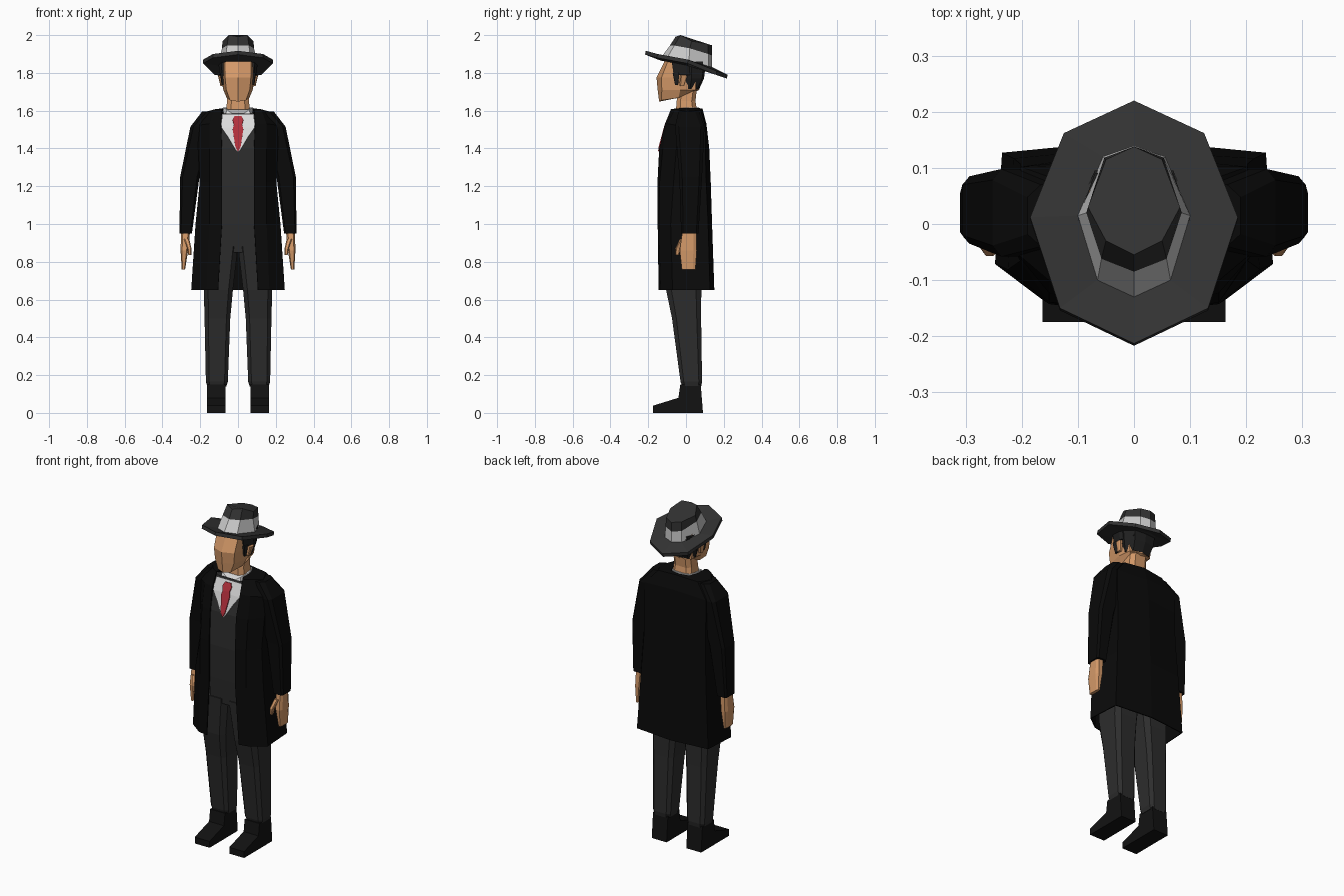
import bpy, bmesh


def material(name, rgb):
    m = bpy.data.materials.new(name)
    m.diffuse_color = (*rgb, 1)
    return m


COAT = material("coat black", (0.003, 0.003, 0.003))
SUIT = material("suit charcoal", (0.026, 0.026, 0.026))
FELT = material("hat felt", (0.032, 0.032, 0.032))
BAND = material("hat band", (0.6, 0.6, 0.6))
SKIN = material("skin", (0.66, 0.32, 0.14))
HAIR = material("hair", (0.014, 0.014, 0.014))
SHIRT = material("shirt", (0.72, 0.72, 0.72))
TIE = material("tie red", (0.45, 0.03, 0.045))
SHOE = material("shoe black", (0.006, 0.006, 0.006))


def loft(name, rings, mats, seg_mats=None, closed=True, caps=True, thick=0):
    """Skin a stack of equal-length rings; seg_mats gives a material per step."""
    bm = bmesh.new()
    vs = [[bm.verts.new(p) for p in r] for r in rings]
    n = len(rings[0])
    for i in range(len(rings) - 1):
        for j in range(n if closed else n - 1):
            k = (j + 1) % n
            f = bm.faces.new((vs[i][j], vs[i][k], vs[i + 1][k], vs[i + 1][j]))
            f.material_index = seg_mats[i] if seg_mats else 0
    if caps and closed:
        bm.faces.new(vs[0][::-1])
        bm.faces.new(vs[-1])
    bmesh.ops.recalc_face_normals(bm, faces=bm.faces)
    me = bpy.data.meshes.new(name)
    bm.to_mesh(me)
    bm.free()
    ob = bpy.data.objects.new(name, me)
    bpy.context.collection.objects.link(ob)
    for m in mats:
        me.materials.append(m)
    if thick:
        s = ob.modifiers.new("thickness", 'SOLIDIFY')
        s.thickness = thick
        s.offset = 0
    return ob


def mirrored(half):
    """Half ring from front centre to back centre -> full ring."""
    return half + [(-p[0], *p[1:]) for p in half[-2:0:-1]]


def level(half, z):
    return mirrored([(x, y, z) for x, y in half])


def octa(cx, cy, rx, ry, z, k=0.6):
    """Box section with cut corners."""
    c = [(1, k), (k, 1), (-k, 1), (-1, k), (-1, -k), (-k, -1), (k, -1), (1, -k)]
    return [(cx + a * rx, cy + b * ry, z) for a, b in c]


def flip(rings, s):
    return [[(s * x, y, z) for x, y, z in r] for r in rings]


# Hat: brim, band and crown in one tilted loft
brim = [(0, -.213, 1.917), (.132, -.15, 1.9), (.185, .012, 1.87), (.125, .162, 1.81), (0, .22, 1.79)]
base = [(0, -.13, 1.885), (.065, -.1, 1.88), (.1, .015, 1.858), (.055, .12, 1.835), (0, .139, 1.83)]
band = [(0, -.085, 1.945), (.058, -.062, 1.945), (.085, .02, 1.93), (.053, .118, 1.9), (0, .138, 1.892)]
crown = [(0, -.055, 1.992), (.05, -.03, 2.0), (.082, .03, 1.968), (.05, .115, 1.953), (0, .138, 1.946)]


def drop(half):
    return [(x, y - .004, z - .02) for x, y, z in half]


loft("hat", [mirrored(r) for r in (drop(base), drop(brim), brim, base, band, crown)],
     [FELT, BAND], [0, 0, 0, 1, 0])

# Head and neck
loft("head", [
    mirrored([(0, -.142, 1.648), (.042, -.13, 1.655), (.06, -.04, 1.668), (.05, .03, 1.70), (0, .05, 1.70)]),
    level([(0, -.15), (.062, -.128), (.078, -.03), (.07, .05), (0, .07)], 1.71),
    level([(0, -.156), (.068, -.13), (.083, -.04), (.08, .05), (0, .08)], 1.775),
    level([(0, -.112), (.07, -.095), (.085, -.03), (.08, .06), (0, .085)], 1.865)], [SKIN])
loft("neck", [octa(0, .005, .068, .06, 1.56), octa(0, .0, .058, .05, 1.65), octa(0, .015, .055, .045, 1.74)], [SKIN])

# Hair: back mass, upper cap, sideburns; then ears
loft("hair_back", [
    level([(0, .0), (.07, .0), (.078, .02), (.055, .06), (0, .07)], 1.715),
    level([(0, .0), (.085, .0), (.093, .03), (.065, .085), (0, .095)], 1.77),
    level([(0, .0), (.09, .0), (.1, .03), (.07, .095), (0, .105)], 1.845)], [HAIR])
loft("hair_cap", [
    level([(0, -.05), (.085, -.066), (.1, 0), (.07, .085), (0, .096)], 1.79),
    level([(0, -.05), (.088, -.075), (.103, 0), (.07, .09), (0, .1)], 1.86)], [HAIR])
for s, side in ((1, "left"), (-1, "right")):
    loft("sideburn_" + side, flip([octa(.08, -.05, .007, .008, 1.735), octa(.085, -.053, .01, .018, 1.80)], s), [HAIR])
    loft("ear_" + side, flip([octa(.083, -.022, .01, .012, 1.73), octa(.093, -.012, .013, .02, 1.785)], s), [SKIN])

# Suit torso under the coat: (z, front y, half width, back y)
TORSO = [(.85, -.115, .165, .09), (1.0, -.13, .175, .1), (1.2, -.14, .17, .1),
         (1.4, -.131, .17, .095), (1.53, -.096, .15, .08), (1.585, -.072, .11, .065)]
loft("suit_torso", [level([(0, f), (.1, f), (w, -.03), (w * .8, b), (0, b + .005)], z)
                    for z, f, w, b in TORSO], [SUIT])


def front(z):
    """Front of the torso at a height."""
    for (z0, f0, *_), (z1, f1, *_) in zip(TORSO, TORSO[1:]):
        if z <= z1 or z1 == TORSO[-1][0]:
            return f0 + (f1 - f0) * (z - z0) / (z1 - z0)


def plate(name, rows, offset, mat):
    """Thin symmetric plate on the chest from (z, half width) rows."""
    rings = [[(-w, front(z) - offset, z), (0, front(z) - offset, z), (w, front(z) - offset, z)] for z, w in rows]
    loft(name, rings, [mat], closed=False, thick=.006)


# Shirt, collar and tie
plate("shirt_front", [(1.38, .004), (1.4, .018), (1.46, .053), (1.51, .088), (1.58, .085)], .006, SHIRT)
plate("tie", [(1.385, .002), (1.41, .014), (1.5, .028), (1.525, .022), (1.55, .029), (1.57, .018)], .013, TIE)
loft("shirt_collar", [level([(0, -.085), (.07, -.078), (.088, -.01), (.06, .06), (0, .075)], 1.55),
                      mirrored([(0, -.07, 1.565), (.06, -.062, 1.605), (.078, -.005, 1.618),
                                (.055, .055, 1.618), (0, .068, 1.618)])], [SHIRT])

# Coat: open shell from one front edge round the back to the other
coat = [
    [(.105, -.142, .65), (.165, -.13, .65), (.245, -.07, .65), (.233, .125, .65), (0, .147, .65)],
    [(.085, -.147, 1.0), (.15, -.14, 1.0), (.222, -.08, 1.0), (.212, .115, 1.0), (0, .135, 1.0)],
    [(.085, -.148, 1.22), (.15, -.137, 1.22), (.2, -.065, 1.22), (.2, .105, 1.22), (0, .128, 1.22)],
    [(.085, -.139, 1.4), (.15, -.12, 1.4), (.208, -.05, 1.4), (.2, .1, 1.4), (0, .12, 1.4)],
    [(.09, -.108, 1.53), (.15, -.098, 1.53), (.22, -.04, 1.52), (.2, .1, 1.52), (0, .105, 1.53)],
    [(.085, -.078, 1.605), (.12, -.058, 1.605), (.165, 0, 1.593), (.13, .075, 1.6), (0, .085, 1.61)],
    [(.077, -.06, 1.608), (.08, -.035, 1.61), (.08, 0, 1.61), (.06, .055, 1.61), (0, .068, 1.61)]]
loft("coat", [h + [(-x, y, z) for x, y, z in h[-2::-1]] for h in coat], [COAT], closed=False, thick=.006)

for s, side in ((1, "left"), (-1, "right")):
    # Sleeve
    loft("sleeve_" + side, flip([
        octa(.277, .02, .033, .046, .95, .75), octa(.255, .025, .051, .06, 1.25, .75),
        octa(.19, .02, .062, .078, 1.515, .75), octa(.13, .015, .06, .055, 1.595)], s), [COAT])
    # Hand and thumb
    loft("hand_" + side, flip([
        octa(.289, .014, .009, .036, .76), octa(.284, .012, .02, .045, .86),
        octa(.277, .018, .024, .036, .97)], s), [SKIN])
    loft("thumb_" + side, flip([
        octa(.255, -.046, .008, .01, .835), octa(.257, -.043, .011, .014, .87),
        octa(.272, -.015, .014, .018, .92)], s), [SKIN])
    # Trouser leg
    loft("leg_" + side, flip([
        octa(.112, .03, .05, .05, .14, .7), octa(.112, .028, .058, .057, .165, .7),
        octa(.109, .003, .068, .077, .5, .7), octa(.104, -.012, .077, .093, .65, .7),
        octa(.085, -.018, .085, .105, .88, .7)], s), [SUIT])
    # Shoe: side profile swept across the foot
    profile = [(-.175, 0), (-.175, .038), (-.04, .08), (-.03, .15), (.078, .15), (.09, 0)]
    loft("shoe_" + side, flip([[(x, y, z) for y, z in profile] for x in (.065, .163)], s), [SHOE])
